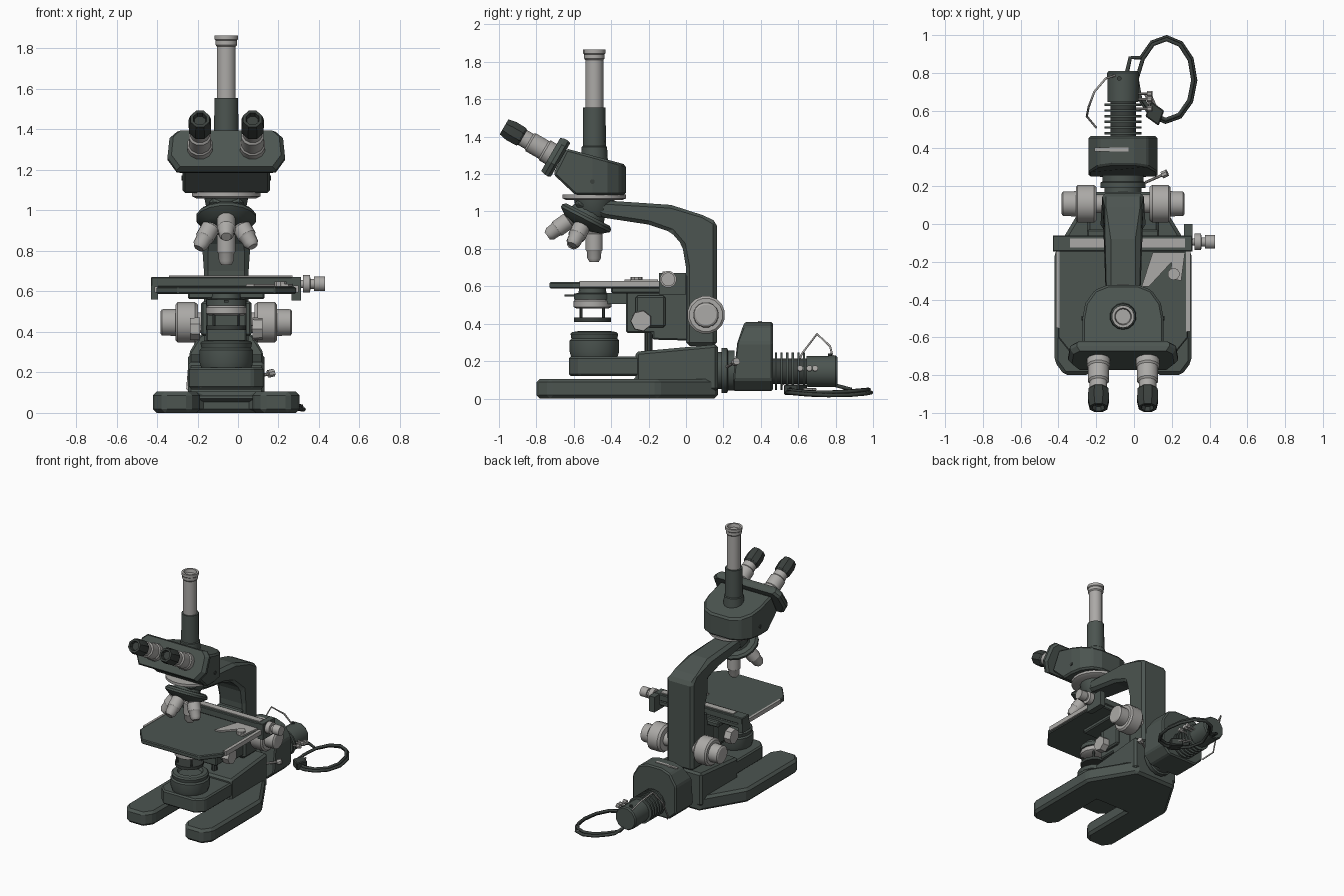
import bpy, bmesh, math
from mathutils import Vector

if "Cube" in bpy.data.objects:
    bpy.data.objects.remove(bpy.data.objects["Cube"])

CX = -0.058  # symmetry plane of the instrument


def material(name, rgb):
    m = bpy.data.materials.new(name)
    m.diffuse_color = (*rgb, 1)
    m.use_nodes = True
    m.node_tree.nodes["Principled BSDF"].inputs["Base Color"].default_value = m.diffuse_color
    return m


GREEN = material("grey_green_enamel", (0.072, 0.09, 0.081))
DARK = material("dark_rubber", (0.042, 0.05, 0.046))
METAL = material("satin_metal", (0.41, 0.40, 0.385))


def finish(name, bm, mat, bevel=0, smooth=True):
    bmesh.ops.recalc_face_normals(bm, faces=bm.faces)
    me = bpy.data.meshes.new(name)
    bm.to_mesh(me)
    bm.free()
    me.materials.append(mat)
    ob = bpy.data.objects.new(name, me)
    bpy.context.collection.objects.link(ob)
    if bevel:
        b = ob.modifiers.new("bevel", 'BEVEL')
        b.width, b.segments, b.limit_method = bevel, 1, 'ANGLE'
    if smooth:
        bpy.ops.object.select_all(action='DESELECT')
        ob.select_set(True)
        bpy.context.view_layer.objects.active = ob
        bpy.ops.object.shade_smooth_by_angle(angle=math.radians(32))
    return ob


def loft(name, rings, mat, bevel=0, smooth=False):
    """Closed skin through rings of equally many points, capped at both ends."""
    bm = bmesh.new()
    loops = [[bm.verts.new(p) for p in r] for r in rings]
    n = len(loops[0])
    for a, b in zip(loops, loops[1:]):
        for i in range(n):
            bm.faces.new((a[i], a[(i + 1) % n], b[(i + 1) % n], b[i]))
    bm.faces.new(loops[0])
    bm.faces.new(loops[-1])
    return finish(name, bm, mat, bevel, smooth)


def plan(name, pts, z0, z1, mat, bevel=0):
    return loft(name, [[(x, y, z) for x, y in pts] for z in (z0, z1)], mat, bevel)


def side(name, pts, x0, x1, mat, bevel=0):
    return loft(name, [[(x, y, z) for y, z in pts] for x in (x0, x1)], mat, bevel)


def box(name, x, y, z, mat, bevel=0):
    return plan(name, [(x[0], y[0]), (x[1], y[0]), (x[1], y[1]), (x[0], y[1])], *z, mat, bevel)


def lathe(name, origin, axis, prof, mat, n=14):
    """Turned part: prof holds (distance along axis, radius)."""
    q = Vector(axis).to_track_quat('Z', 'Y')
    o = Vector(origin)
    rings = [[o + q @ Vector((r * math.cos(t), r * math.sin(t), h))
              for t in (2 * math.pi * (i + .5) / n for i in range(n))] for h, r in prof]
    return loft(name, rings, mat, smooth=True)


def cable(name, pts, radius, mat):
    cu = bpy.data.curves.new(name, 'CURVE')
    cu.dimensions, cu.bevel_depth, cu.bevel_resolution = '3D', radius, 1
    cu.use_fill_caps = True
    s = cu.splines.new('POLY')
    s.points.add(len(pts) - 1)
    for p, c in zip(s.points, pts):
        p.co = (*c, 1)
    cu.materials.append(mat)
    ob = bpy.data.objects.new(name, cu)
    bpy.context.collection.objects.link(ob)


def mirrored(half):
    """Half outline as (offset from centre, y), mirrored about CX."""
    return [(CX + x, y) for x, y in half] + [(CX - x, y) for x, y in reversed(half)]


# Forked base, lamp block and pillar foot
plan("forked_base", mirrored([(.13, -.32), (.13, -.73), (.18, -.8), (.31, -.8), (.362, -.73),
                              (.362, -.15), (.17, .17)]), 0, .105, GREEN, .018)
plan("lens_block", mirrored([(.13, -.625), (.185, -.57), (.185, -.25)]), .12, .225, GREEN, .01)
side("pillar_foot", [(-.36, .08), (-.27, .1), (-.27, .25), (.17, .29), (.17, .04), (-.3, .04)],
     CX - .19, CX + .19, GREEN, .015)
lathe("field_lens", (CX, -.49, .22), (0, 0, 1),
      [(0, .125), (.03, .135), (.09, .135), (.1, .125), (.125, .13), (.135, .12), (.14, .09), (.12, .08)], GREEN, 16)

# Curved arm, narrowing towards the head
arm = [(.165, .28), (.165, .945), (.09, .98), (-.08, 1.035), (-.45, 1.06), (-.6, 1.06), (-.59, 1.02),
       (-.43, .965), (-.2, .93), (-.08, .89), (-.02, .82), (0, .7), (0, .28)]
loft("arm", [[(CX + s * (.11 if y > -.05 else .085), y, z) for y, z in arm] for s in (-1, 1)], GREEN, .02)
lathe("head_mount", (CX, -.49, .97), (0, 0, 1), [(0, .075), (.04, .1), (.09, .11)], GREEN, 16)
lathe("head_flange", (CX, -.49, 1.06), (0, 0, 1), [(0, .15), (.01, .172), (.03, .172)], METAL, 20)

# Binocular head body with sloping roof
outline = mirrored([(.215, -.66), (.215, -.5), (.2, -.42), (.15, -.35), (.08, -.322)])
head = []
for z, front in ((1.087, -.59), (1.2, -.71), (None, -.64)):
    ring = []
    for x, y in outline:
        yy = front if y < -.6 else y
        ring.append((x, yy, z or 1.25 + (-.32 - yy) * .27))
    head.append(ring)
loft("head_body", head, GREEN, .012)
for s in (-1, 1):
    lathe("head_screw", (CX + s * .205, -.5, 1.16), (s, 0, 0), [(0, .013), (.015, .013)], DARK, 8)

# Tilted eyepiece plate and eyepieces
C, U, N = Vector((CX, -.70, 1.295)), Vector((0, .5, .866)), Vector((0, -.866, .5))
plate = [(.24, -.11), (.285, -.04), (.275, .07), (.24, .105)]
plate += [(-x, v) for x, v in reversed(plate)]
loft("eyepiece_plate", [[C + Vector((x * k, 0, 0)) + U * v * k + N * h for x, v in plate]
                        for h, k in ((-.035, .96), (-.02, 1.02), (.0, 1.02), (.025, .95))], GREEN)
for s in (-1, 1):
    o = C + Vector((s * .13, 0, 0))
    lathe("eyepiece_tube", o, N, [(0, .064), (.06, .064), (.07, .057), (.15, .057), (.16, .048), (.22, .048)], METAL, 12)
    lathe("eyecup", o, N, [(.2, .05), (.21, .058), (.27, .06), (.315, .05), (.315, .035), (.29, .03)], DARK, 8)

# Vertical camera tube
lathe("camera_tube_sleeve", (CX, -.49, 1.26), (0, 0, 1),
      [(0, .073), (.085, .068), (.09, .062), (.295, .06)], GREEN)
lathe("camera_tube", (CX, -.49, 1.55), (0, 0, 1),
      [(0, .048), (.26, .048), (.268, .055), (.29, .055), (.295, .06), (.315, .06), (.315, .045), (.29, .04)], METAL)

# Revolving nosepiece and four objectives fanned about one pivot
P = Vector((CX, -.49, 1.05))
A = Vector((0, -.46, -.89)).normalized()
lathe("nosepiece_hub", P, A, [(.02, .08), (.09, .1)], GREEN)
lathe("nosepiece_disc", P, A, [(.075, .135), (.09, .15), (.105, .15), (.135, .11), (.15, .06)], GREEN, 16)
F = Vector((0, -.89, .46)).normalized()
X = Vector((1, 0, 0))
for d, length in ((-F, .32), (F, .31), (X, .29), (-X, .3)):
    ax = (A * .89 + d * .455).normalized()
    e = length
    lathe("objective", P, ax, [(.12, .034), (.165, .036), (.17, .047), (e - .065, .047), (e - .055, .04),
                              (e - .02, .038), (e, .025)], METAL, 12)

# Stage plate, its carrier and focusing slide
plan("stage_plate", mirrored([(.24, -.73), (.345, -.6), (.345, -.06)]), .588, .622, GREEN, .006)
box("stage_support", (CX - .19, CX + .19), (-.4, -.03), (.562, .6), GREEN, .008)
side("focus_slide", [(-.32, .57), (-.32, .35), (-.18, .35), (-.18, .315), (.01, .31), (.01, .66), (-.03, .66), (-.04, .57)],
     CX - .1, CX + .1, GREEN, .008)
box("slide_cover", (CX - .125, CX + .125), (-.27, -.11), (.38, .55), GREEN, .01)
lathe("focus_post", (CX, -.2, .24), (0, 0, 1), [(0, .022), (.12, .022)], DARK, 10)

# Mechanical stage: crossbar, end rails, clip and drive knobs
box("crossbar", (-.43, .31), (-.145, -.06), (.622, .672), GREEN, .005)
box("crossbar_scale", (-.34, .27), (-.125, -.078), (.668, .678), METAL)
box("left_bracket", (-.43, -.395), (-.145, -.06), (.56, .63), GREEN)
box("right_bracket", (.265, .31), (-.145, .0), (.555, .67), GREEN)
box("right_scale", (.275, .3), (-.57, -.14), (.595, .628), METAL)
box("left_guide", (-.412, -.395), (-.55, -.14), (.595, .625), METAL)
plan("slide_clip", [(.1, -.15), (.27, -.15), (.25, -.3), (.19, -.29), (.2, -.2), (.08, -.33), (.04, -.33)],
     .624, .636, METAL)
lathe("clip_pivot", (.21, -.265, .625), (0, 0, 1), [(0, .032), (.025, .032)], METAL, 10)
lathe("stage_knobs", (.29, -.095, .637), (1, 0, 0),
      [(0, .02), (.03, .02), (.03, .045), (.065, .045), (.068, .025), (.085, .025), (.085, .037), (.14, .037)], METAL, 12)

# Condenser hanging beneath the stage
lathe("condenser_top", (CX, -.5, .53), (0, 0, 1), [(0, .1), (.03, .1), (.035, .075), (.065, .07)], GREEN)
lathe("condenser_ring", (CX, -.5, .48), (0, 0, 1), [(0, .085), (.01, .102), (.04, .102), (.05, .09)], METAL)
lathe("filter_holder", (CX, -.5, .41), (0, 0, 1), [(0, .1), (.022, .1)], DARK)
for i in range(4):
    t = math.pi * (i + .5) / 2
    lathe("condenser_post", (CX + .085 * math.cos(t), -.5 + .085 * math.sin(t), .42), (0, 0, 1),
          [(0, .008), (.08, .008)], DARK, 6)
box("condenser_arm", (CX - .06, CX + .06), (-.45, -.3), (.505, .565), GREEN)
box("diaphragm_lever", (CX - .012, CX + .012), (-.65, -.55), (.545, .557), DARK)

# Coarse, fine and condenser knobs
for s in (-1, 1):
    lathe("focus_knob", (CX, .107, .447), (s, 0, 0),
          [(.1, .05), (.14, .05), (.14, .09), (.155, .102), (.24, .102), (.25, .09), (.25, .068), (.318, .066), (.325, .055)], METAL, 16)
    lathe("condenser_knob", (CX, -.24, .415), (s, 0, 0), [(.1, .02), (.13, .02), (.13, .058), (.18, .055)], METAL, 7)

# Lamp house behind the base
lathe("lamp_flange", (CX, .16, .15), (0, 1, 0), [(0, .1), (.03, .1), (.03, .122), (.06, .122), (.065, .11), (.1, .11)], GREEN, 16)
house = [(.12, .04), (.182, .1), (.182, .3), (.13, .385), (.06, .41)]
house += [(-x, z) for x, z in reversed(house)]
loft("lamp_house", [[(CX + x, y + max(0, z - .25) * k, z) for x, z in house]
                    for y, k in ((.25, .4), (.465, 0))], GREEN, .01)
box("house_label_strip", (CX - .15, CX + .03), (.385, .405), (.405, .414), METAL)
lathe("lamp_screw", (.06, .22, .17), (.8, .35, .2), [(0, .008), (.1, .008), (.1, .02), (.13, .02)], METAL, 8)

# Cooling fins and lamp socket
lathe("fin_core", (CX, .46, .145), (0, 1, 0), [(0, .07), (.2, .07)], DARK, 12)
for i in range(6):
    lathe("cooling_fin", (CX, .475 + i * .03, .145), (0, 1, 0), [(0, .1), (.012, .1)], GREEN, 14)
lathe("lamp_socket", (CX, .645, .145), (0, 1, 0), [(0, .085), (.155, .087), (.165, .08)], GREEN, 12)
lathe("socket_screw", (CX - .02, .77, .22), (0, 0, 1), [(0, .012), (.02, .012)], DARK, 8)
for y in (.61, .66, .69):
    lathe("centring_screw", (CX + .07, y, .15), (1, 0, .15), [(0, .007), (.06, .007), (.06, .016), (.085, .016)], METAL, 8)

# Coiled mains cable, plug and thin earth lead
cable("mains_cable", [(CX + .02, .8, .07), (-.02, .88, .05)] +
      [(.17 + (.155 - .012 * (i // 12)) * math.cos(2.6 - i * math.pi / 6), .765 + (.225 - .012 * (i // 12)) *
        math.sin(2.6 - i * math.pi / 6), .025 + .015 * (i // 12) + .008 * math.sin(i)) for i in range(23)], .011, DARK)
plan("plug", [(.06, .57), (.13, .52), (.16, .6), (.09, .65)], .02, .075, DARK, .006)
for k in (0, .035):
    lathe("plug_pin", (.085 + k, .63 - k * .5, .05), (-.4, .9, 0), [(0, .007), (.07, .007)], METAL, 6)
cable("earth_lead", [(-.09, .79, .2), (-.15, .77, .28), (-.21, .7, .345), (-.24, .62, .24), (-.25, .57, .12),
                     (-.2, .51, .07)], .006, METAL)
